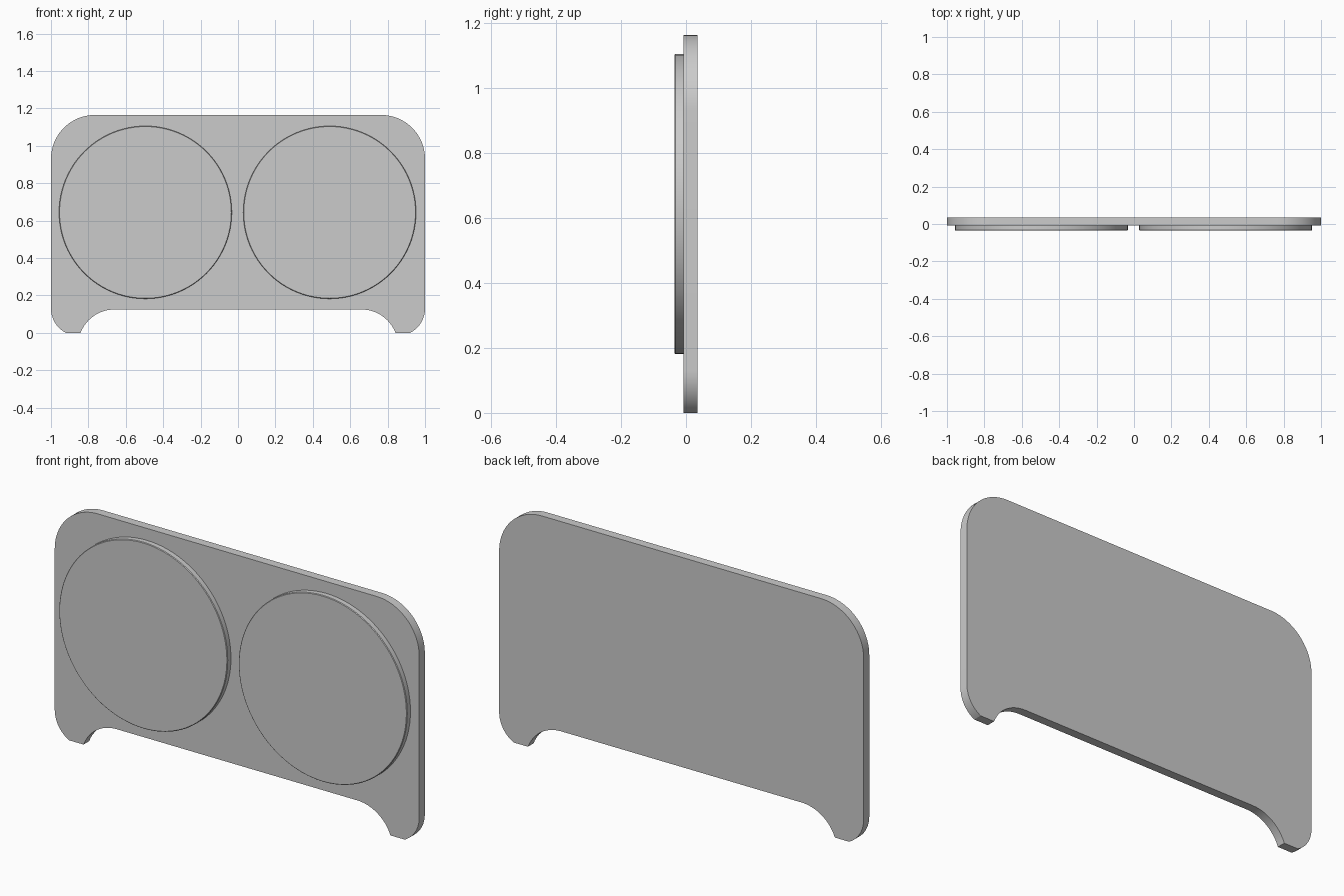
import bpy, bmesh
from math import sin, cos, radians, atan2, sqrt, pi, degrees

if "Cube" in bpy.data.objects:
    bpy.data.objects.remove(bpy.data.objects["Cube"])

grey = bpy.data.materials.new("plain grey")
grey.use_nodes = True
grey.diffuse_color = (0.6, 0.6, 0.6, 1)
grey.node_tree.nodes["Principled BSDF"].inputs["Base Color"].default_value = (0.6, 0.6, 0.6, 1)

BACK, FACE, FRONT = 0.036, -0.008, -0.036


def arc(cx, cz, r, start, end, steps):
    """Points on an arc, angles in degrees."""
    angles = [radians(start + (end - start) * i / steps) for i in range(steps + 1)]
    return [(cx + r * cos(a), cz + r * sin(a)) for a in angles]


def slab(name, outline, y_front, y_back, chamfer=0):
    """Extrude an x-z outline along y, with an optional chamfer on the front rim."""
    bm = bmesh.new()
    face = bm.faces.new([bm.verts.new((x, y_front, z)) for x, z in outline])
    ext = bmesh.ops.extrude_face_region(bm, geom=[face], use_keep_orig=True)
    for v in ext["geom"]:
        if isinstance(v, bmesh.types.BMVert):
            v.co.y = y_back
    bmesh.ops.recalc_face_normals(bm, faces=bm.faces[:])
    if chamfer:
        rim = [e for e in bm.edges if all(abs(v.co.y - y_front) < 1e-5 for v in e.verts)]
        bmesh.ops.bevel(bm, geom=rim, offset=chamfer, segments=1, affect='EDGES')
    mesh = bpy.data.meshes.new(name)
    bm.to_mesh(mesh)
    bm.free()
    mesh.materials.append(grey)
    obj = bpy.data.objects.new(name, mesh)
    bpy.context.collection.objects.link(obj)
    bpy.ops.object.select_all(action='DESELECT')
    obj.select_set(True)
    bpy.context.view_layer.objects.active = obj
    bpy.ops.object.shade_smooth_by_angle(angle=radians(30))
    return obj


# Half outline of the plate: lower recess, foot, side and rounded top corner
foot_r, foot_z = 0.146, 0.13
recess_r, recess_z = 0.195, -0.07
recess_end = degrees(atan2(-recess_z, sqrt(recess_r ** 2 - recess_z ** 2)))
foot_start = -degrees(atan2(foot_z, sqrt(foot_r ** 2 - foot_z ** 2)))
half = arc(0.66, recess_z, recess_r, 90, recess_end, 12)
half += arc(1 - foot_r, foot_z, foot_r, foot_start, 0, 10)
half += arc(0.765, 0.93, 0.235, 0, 90, 20)
outline = half + [(-x, z) for x, z in reversed(half)]
slab("back_plate", outline, FACE, BACK)

# Two raised round pads on the front
for name, cx in (("right_pad", -0.495), ("left_pad", 0.49)):
    slab(name, arc(cx, 0.644, 0.462, 0, 360, 96)[:-1], FRONT, FACE, 0.003)
